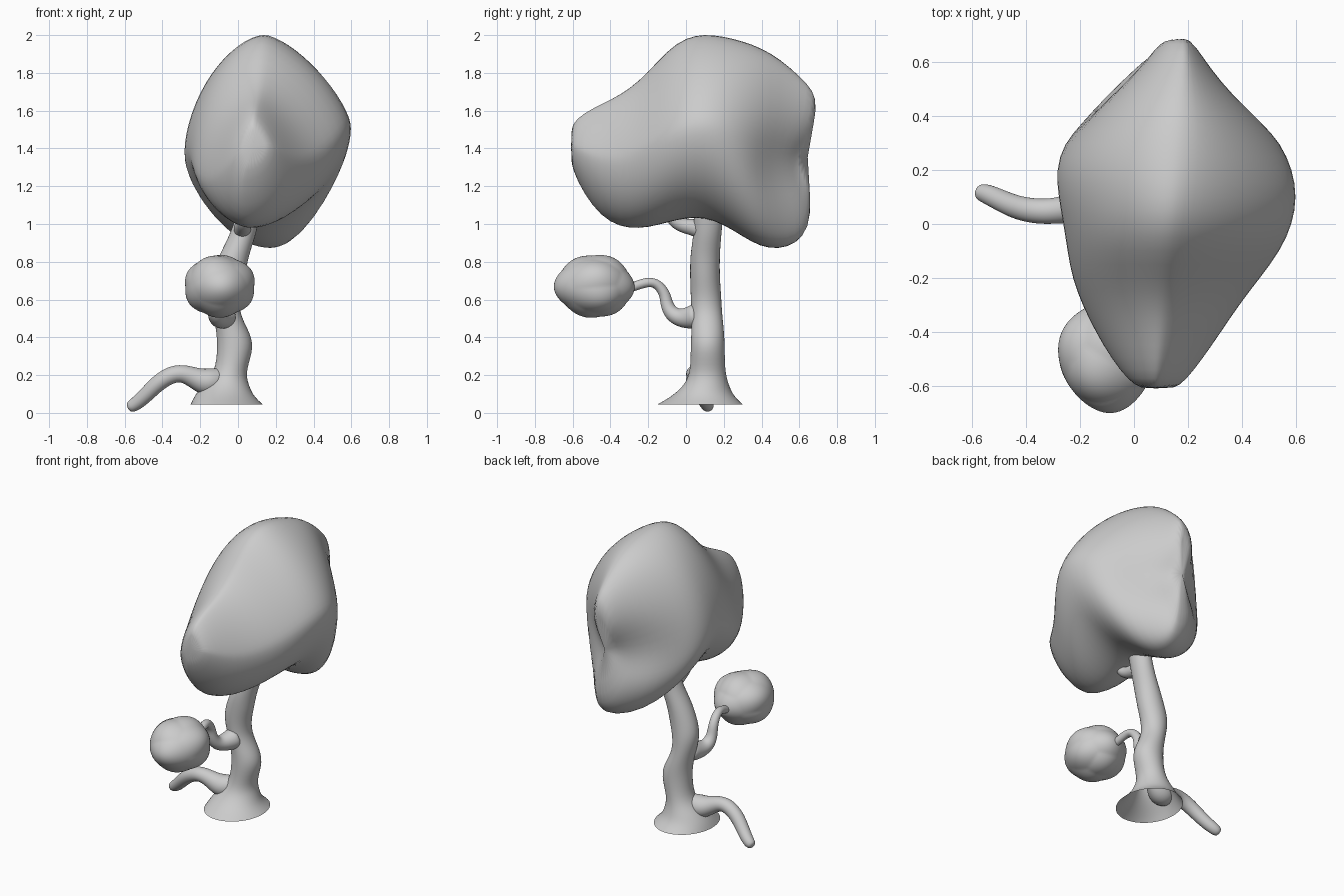
import bpy, bmesh
from math import sin, cos, pi, exp
from mathutils import Vector

if "Cube" in bpy.data.objects:
    bpy.data.objects.remove(bpy.data.objects["Cube"])


def finish(bm, name, levels):
    bmesh.ops.recalc_face_normals(bm, faces=bm.faces)
    me = bpy.data.meshes.new(name)
    bm.to_mesh(me)
    bm.free()
    me.polygons.foreach_set("use_smooth", [True] * len(me.polygons))
    ob = bpy.data.objects.new(name, me)
    bpy.context.collection.objects.link(ob)
    if levels:
        sub = ob.modifiers.new("smooth", 'SUBSURF')
        sub.levels = sub.render_levels = levels
    return ob


def loft(name, rings, cap_start=True, cap_end=True, levels=2):
    bm = bmesh.new()
    loops = [[bm.verts.new(p) for p in r] for r in rings]
    n = len(loops[0])
    for a, b in zip(loops, loops[1:]):
        for i in range(n):
            j = (i + 1) % n
            bm.faces.new((a[i], a[j], b[j], b[i]))
    for use, ring in ((cap_start, loops[0]), (cap_end, loops[-1])):
        if use:
            bm.faces.new(ring)
    return finish(bm, name, levels)


def branch(name, path, start=True):
    # path entries: x, y, z, radius
    pts = [Vector(p[:3]) for p in path]
    rings, side = [], Vector((0.3, 0.5, 0.8))
    for i, p in enumerate(pts):
        t = (pts[min(i + 1, len(pts) - 1)] - pts[max(i - 1, 0)]).normalized()
        side = (side - t * side.dot(t)).normalized()
        up = t.cross(side)
        r = path[i][3] * 1.1
        rings.append([p + r * (cos(k * pi / 4) * side + sin(k * pi / 4) * up) for k in range(8)])
    return loft(name, rings, cap_start=start)


# trunk: x, y, z, half width x, half width y; open underneath
trunk = [(-.06, .075, .045, .19, .225), (-.075, .09, .09, .155, .16), (-.065, .11, .15, .12, .115),
         (-.04, .115, .22, .078, .09), (-.01, .115, .35, .098, .09), (-.03, .115, .44, .084, .085),
         (-.065, .11, .53, .07, .08), (-.075, .105, .63, .085, .08), (-.055, .10, .72, .09, .078),
         (-.02, .10, .84, .077, .078), (.03, .115, .95, .068, .072), (.06, .12, 1.08, .06, .08),
         (.09, .12, 1.2, .05, .05)]
loft("trunk", [[(x + 1.05 * rx * cos(k * pi / 6), y + 1.05 * ry * sin(k * pi / 6), z)
                for k in range(12)] for x, y, z, rx, ry in trunk], cap_start=False)

# arching root, side branch and upper stub, each blending out of the trunk
branch("root", [(-.06, .1, .2, .04), (-.12, .08, .17, .07), (-.17, .068, .16, .075), (-.22, .06, .18, .058),
                (-.28, .05, .207, .048), (-.34, .045, .21, .047), (-.42, .055, .165, .045),
                (-.49, .085, .09, .04), (-.55, .115, .04, .037), (-.585, .12, .025, .026)], start=False)
branch("side_branch", [(-.06, .08, .52, .075), (-.085, .03, .505, .062), (-.105, -.03, .50, .05),
                       (-.12, -.08, .525, .042), (-.125, -.105, .58, .033), (-.125, -.11, .63, .03),
                       (-.12, -.15, .685, .027), (-.11, -.20, .695, .026), (-.10, -.26, .675, .025),
                       (-.10, -.33, .65, .022)])
branch("upper_branch", [(.02, .09, .96, .05), (.025, .04, .985, .045), (.03, -.02, .99, .038),
                        (.035, -.075, 1.02, .036), (.05, -.09, 1.1, .03)])

# large crown: y, left x, right x, bottom z, top z of each cross-section
crown = [(-.615, .03, .15, 1.33, 1.51), (-.585, -.02, .19, 1.24, 1.56), (-.5, -.085, .255, 1.085, 1.615),
         (-.4, -.145, .325, .995, 1.66), (-.3, -.195, .39, .97, 1.715), (-.2, -.235, .47, .975, 1.805),
         (-.1, -.25, .55, 1.005, 1.93), (0, -.265, .595, 1.03, 2.0), (.1, -.285, .612, 1.035, 2.015),
         (.2, -.297, .595, .995, 2.0), (.3, -.27, .55, .93, 1.975), (.4, -.195, .48, .87, 1.94),
         (.5, -.125, .385, .86, 1.88), (.6, -.02, .31, .885, 1.79), (.68, .04, .25, .97, 1.71),
         (.715, .07, .21, 1.12, 1.64)]


def crown_ring(y, xl, xr, zb, zt, n=32):
    f = (y + .6) / 1.3
    back = min(1, max(0, (y - .1) / .3))
    xt, xb = .08 + .11 * f, .02 + .18 * f
    xt = min(max(xt, xl + .03), xr - .03)
    xb = min(max(xb, xl + .03), xr - .03)
    ring = []
    for k in range(n):
        a = 2 * pi * k / n
        c, s = cos(a), sin(a)
        right, top = c >= 0, s >= 0
        if top:
            e = 2 / ((1.38 if right else 1.65) + .3 * back)
        else:
            e = 2 / ((1.85 if right else 1.65) + (.4 if right else .3) * back)
        xm = xt if top else xb
        # side extremes sit at different heights left and right
        zm = zb + (.5 if right else .37) * (zt - zb)
        x = xm + abs(c) ** e * ((xr if right else xl) - xm)
        z = zm + abs(s) ** e * ((zt if top else zb) - zm)
        # hollow in the back between upper and lower lobes
        rear = max(0, (y - .3) / .39)
        dent = .13 * rear * exp(-((z - 1.33) / .17) ** 2)
        low = .02 * rear * max(0, min(1, (1.4 - z) / .3))
        ring.append((x, y - dent - low, z))
    return ring


crown_ob = loft("crown", [crown_ring(*s) for s in crown], levels=1)
soft = crown_ob.modifiers.new("soften", 'SMOOTH')
soft.factor, soft.iterations = .5, 6

# small lumpy foliage ball with gentle bumps
bm = bmesh.new()
bmesh.ops.create_icosphere(bm, subdivisions=5, radius=1)
lumps = [(.1, .4, .9), (-.3, -.4, .8), (.1, -1, -.05), (.8, .1, .45), (-.8, .3, .4), (.75, .2, -.5),
         (-.7, .1, -.5), (.1, .5, -.9), (.2, .9, -.1), (0, -.2, -.95)]
lumps = [Vector(l).normalized() for l in lumps]
for v in bm.verts:
    d = v.co.normalized()
    r = .91 + .1 * max(exp(-(1 - d.dot(l)) / .15) for l in lumps)
    v.co = d * r
    v.co = Vector((-.097 + v.co.x * .192, -.485 + v.co.y * .213, .672 + v.co.z * .168))
finish(bm, "small_foliage", 0)
